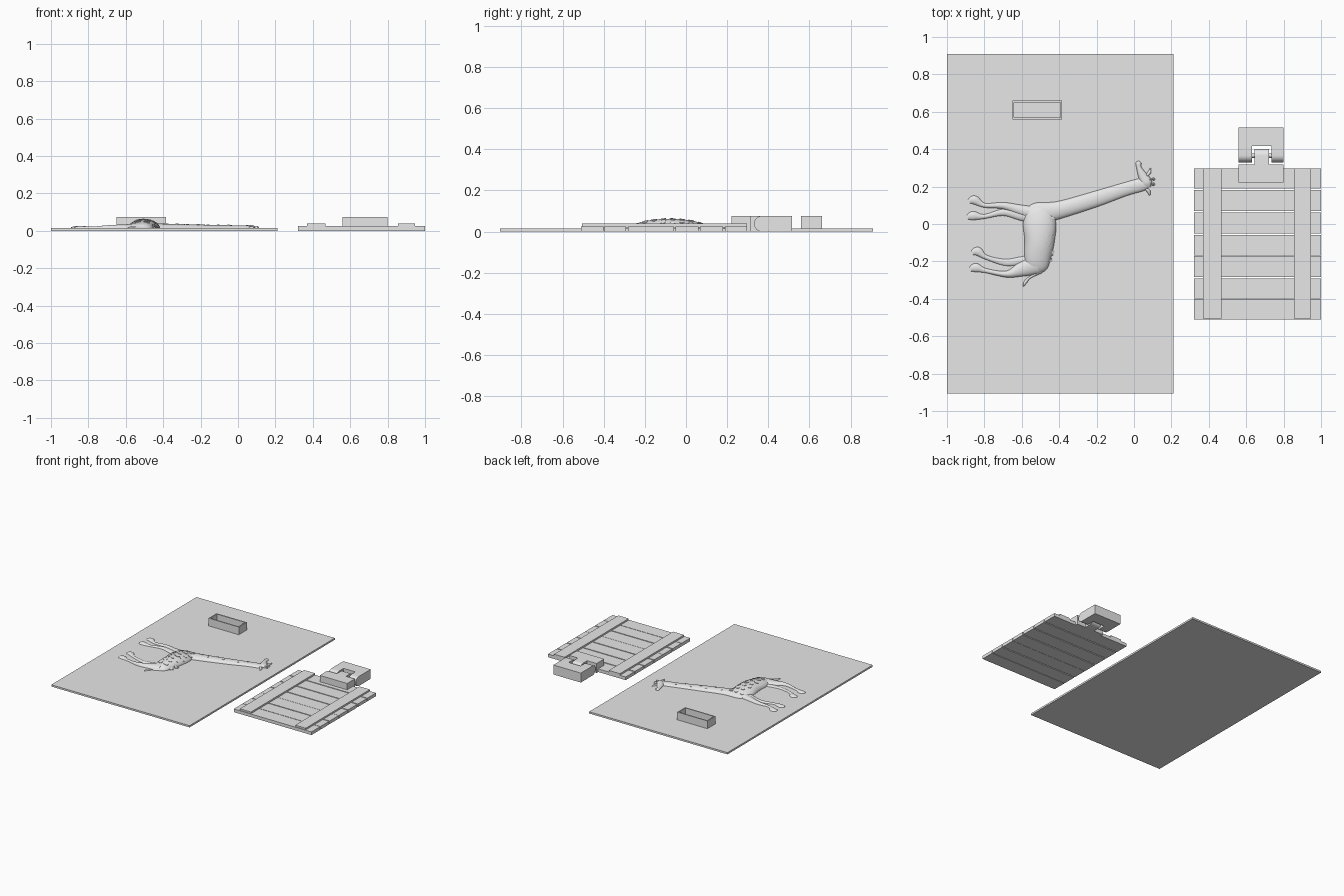
import bpy, bmesh, math, random
from mathutils import Vector
from mathutils.bvhtree import BVHTree

cube = bpy.data.objects.get("Cube")
if cube:
    bpy.data.objects.remove(cube, do_unlink=True)

# Single material
grey = bpy.data.materials.new("plain grey")
grey.use_nodes = True
tone = (0.8, 0.8, 0.8, 1)
grey.diffuse_color = tone
grey.node_tree.nodes["Principled BSDF"].inputs["Base Color"].default_value = tone

PLATE = 0.014   # top of the base plate
HINGE = 0.075   # height of the hinge and tray


def finish(name, bm, smooth=False):
    bmesh.ops.recalc_face_normals(bm, faces=bm.faces)
    mesh = bpy.data.meshes.new(name)
    bm.to_mesh(mesh)
    bm.free()
    mesh.materials.append(grey)
    obj = bpy.data.objects.new(name, mesh)
    bpy.context.collection.objects.link(obj)
    if smooth:
        bpy.ops.object.select_all(action='DESELECT')
        obj.select_set(True)
        bpy.context.view_layer.objects.active = obj
        bpy.ops.object.shade_smooth_by_angle(angle=math.radians(40))
    return obj


def box_mesh(x, y, z):
    bm = bmesh.new()
    bmesh.ops.create_cube(bm, size=1)
    for v in bm.verts:
        v.co = [lo + (hi - lo) * (c + 0.5) for c, (lo, hi) in zip(v.co, (x, y, z))]
    return bm


def box(name, x, y, z):
    return finish(name, box_mesh(x, y, z))


def rounded_block(name, x, y_round, y_flat):
    """Block whose end at y_round is a half circle, extruded along x."""
    r = HINGE / 2
    side = 1 if y_flat > y_round else -1
    outline = [(y_flat, HINGE)]
    for i in range(17):
        a = math.pi / 2 + math.pi * i / 16
        outline.append((y_round + side * r * (1 + math.cos(a)), r + r * math.sin(a)))
    outline.append((y_flat, 0))
    bm = bmesh.new()
    face = bm.faces.new([bm.verts.new((x[0], y, z)) for y, z in outline])
    ext = bmesh.ops.extrude_face_region(bm, geom=[face], use_keep_orig=True)
    verts = [g for g in ext["geom"] if isinstance(g, bmesh.types.BMVert)]
    bmesh.ops.translate(bm, vec=(x[1] - x[0], 0, 0), verts=verts)
    return finish(name, bm, True)


def spline(points, steps=6):
    """Catmull-Rom samples through the stations."""
    pts = [Vector(p) for p in points]
    pts = [pts[0]] + pts + [pts[-1]]
    out = []
    for a, b, c, d in zip(pts, pts[1:], pts[2:], pts[3:]):
        for k in range(steps):
            t = k / steps
            out.append(0.5 * (2 * b + (c - a) * t + (2 * a - 5 * b + 4 * c - d) * t * t
                              + (3 * b - a - 3 * c + d) * t ** 3))
    return out + [pts[-1]]


surfaces = []


def relief(name, stations, arc=14):
    """Half-round relief along stations of (x, y, half width, height)."""
    path = spline(stations)
    bm = bmesh.new()
    rings = []
    for i, p in enumerate(path):
        d = path[min(i + 1, len(path) - 1)] - path[max(i - 1, 0)]
        side = Vector((-d[1], d[0])).normalized()
        ring = []
        for k in range(arc + 1):
            a = math.pi * k / arc
            off = side * max(p[2], 0.001) * math.cos(a)
            z = PLATE - 0.002 + max(p[3], 0.001) * math.sin(a)
            ring.append(bm.verts.new((p[0] + off.x, p[1] + off.y, z)))
        rings.append(ring)
    for r, s in zip(rings, rings[1:]):
        for k in range(arc + 1):
            n = (k + 1) % (arc + 1)
            bm.faces.new((r[k], r[n], s[n], s[k]))
    bm.faces.new(rings[0])
    bm.faces.new(rings[-1])
    surfaces.append(BVHTree.FromBMesh(bm))
    return finish(name, bm, True)


# Base plate and open tray
box("base_plate", (-1, 0.21), (-0.905, 0.91), (0, PLATE))
tray = box_mesh((-0.65, -0.385), (0.56, 0.66), (PLATE - 0.002, HINGE))
tray.faces.ensure_lookup_table()
top = max(tray.faces, key=lambda f: f.calc_center_median().z)
bmesh.ops.inset_region(tray, faces=[top], thickness=0.013)
ext = bmesh.ops.extrude_face_region(tray, geom=[top])
bmesh.ops.delete(tray, geom=[top], context='FACES_ONLY')
floor = [g for g in ext["geom"] if isinstance(g, bmesh.types.BMVert)]
bmesh.ops.translate(tray, vec=(0, 0, PLATE + 0.001 - HINGE), verts=floor)
finish("tray", tray)

# Plank door with two battens
edges = [-0.51, -0.4, -0.287, -0.17, -0.055, 0.065, 0.185, 0.297]
gaps = [0, 0.002, 0.004, 0.001, 0.004, 0.004, 0.004, 0]
for i in range(7):
    box(f"plank_{i + 1}", (0.32, 1), (edges[i] + gaps[i], edges[i + 1] - gaps[i + 1]), (0, 0.025))
for name, x in (("batten_right", (0.37, 0.467)), ("batten_left", (0.855, 0.946))):
    box(name, x, (-0.505, 0.297), (0.02, 0.038))

# Hinge: fixed leaf with a knuckle, swinging leaf with two ears
box("hinge_fixed_leaf", (0.56, 0.80), (0.222, 0.317), (0, HINGE))
rounded_block("hinge_knuckle", (0.643, 0.723), 0.402, 0.31)
box("hinge_swing_leaf", (0.56, 0.80), (0.417, 0.515), (0, HINGE))
for name, x in (("hinge_ear_right", (0.56, 0.631)), ("hinge_ear_left", (0.735, 0.80))):
    rounded_block(name, x, 0.330, 0.417)
pin = bmesh.new()
bmesh.ops.create_cone(pin, cap_ends=True, segments=16, radius1=0.012, radius2=0.012, depth=0.16)
for v in pin.verts:
    v.co = (0.68 + v.co.z, 0.366 + v.co.x, HINGE / 2 + v.co.y)
finish("hinge_pin", pin, True)

# Animal relief: trunk and neck
relief("animal_trunk", [(-0.52, 0.10, 0.02, 0.012), (-0.515, 0.07, 0.07, 0.03),
                        (-0.505, 0.0, 0.088, 0.045), (-0.505, -0.09, 0.08, 0.05),
                        (-0.515, -0.17, 0.072, 0.043), (-0.52, -0.23, 0.058, 0.03),
                        (-0.525, -0.262, 0.02, 0.012)], 24)
relief("animal_neck", [(-0.58, 0.04, 0.03, 0.012), (-0.52, 0.055, 0.058, 0.026),
                       (-0.40, 0.075, 0.047, 0.026), (-0.20, 0.135, 0.042, 0.021),
                       (-0.05, 0.185, 0.036, 0.018), (0.05, 0.213, 0.034, 0.017),
                       (0.085, 0.225, 0.016, 0.01)], 20)

# Head, ears and horns
relief("animal_head", [(0.078, 0.195, 0.012, 0.01), (0.068, 0.22, 0.03, 0.02),
                       (0.045, 0.26, 0.024, 0.018), (0.027, 0.30, 0.014, 0.014),
                       (0.024, 0.325, 0.015, 0.013), (0.024, 0.336, 0.006, 0.006)])
for name, y, tip in (("horn_front", 0.235, 0.24), ("horn_back", 0.215, 0.212)):
    relief(name, [(0.07, y, 0.006, 0.015), (0.098, tip, 0.005, 0.014),
                  (0.105, tip, 0.009, 0.014), (0.112, tip, 0.003, 0.006)])
relief("ear_front", [(0.06, 0.25, 0.005, 0.012), (0.082, 0.275, 0.009, 0.012),
                     (0.088, 0.30, 0.002, 0.004)])
relief("ear_back", [(0.06, 0.19, 0.005, 0.012), (0.078, 0.175, 0.01, 0.012),
                    (0.084, 0.15, 0.002, 0.004)])


# Legs, each from hip to hoof
def leg(name, hip, knee, ankle, hoof, thick, height):
    relief(name, [(*hip, thick, height), ((hip[0] + knee[0]) / 2, (hip[1] + knee[1]) / 2,
                                          thick * 0.72, height * 0.7),
                  (*knee, 0.018, height * 0.6), (*ankle, 0.012, 0.01),
                  (*hoof, 0.024, 0.014), (hoof[0] - 0.03, hoof[1] - 0.008, 0.013, 0.008)])


leg("front_leg_near", (-0.53, 0.055), (-0.70, 0.098), (-0.80, 0.10), (-0.852, 0.128), 0.038, 0.026)
leg("front_leg_far", (-0.53, 0.03), (-0.70, 0.062), (-0.80, 0.04), (-0.86, 0.044), 0.034, 0.02)
leg("hind_leg_far", (-0.53, -0.19), (-0.69, -0.205), (-0.79, -0.178), (-0.835, -0.147), 0.03, 0.014)
leg("hind_leg_near", (-0.52, -0.215), (-0.68, -0.268), (-0.79, -0.25), (-0.845, -0.234), 0.055, 0.032)

# Tail
relief("animal_tail", [(-0.50, -0.255, 0.01, 0.012), (-0.555, -0.285, 0.006, 0.01),
                       (-0.58, -0.31, 0.009, 0.01), (-0.592, -0.335, 0.002, 0.004)])

# Raised coat patches draped over the trunk and neck
random.seed(4)
patches = bmesh.new()


def height(x, y):
    hits = [s.ray_cast(Vector((x, y, 1)), Vector((0, 0, -1)))[0] for s in surfaces[:2]]
    return max([h.z for h in hits if h] + [PLATE])


def patch(x, y, size):
    sides, rim, spin = 6, [], random.uniform(0, 1)
    for k in range(sides):
        a = spin + math.tau * k / sides
        r = size * random.uniform(0.75, 1.1)
        rim.append((x + r * math.cos(a), y + r * math.sin(a) * 0.85))
    low = [patches.verts.new((px, py, height(px, py) - 0.002)) for px, py in rim]
    high = [patches.verts.new((px, py, height(px, py) + 0.003)) for px, py in rim]
    peak = patches.verts.new((x, y, height(x, y) + 0.003))
    for k in range(sides):
        n = (k + 1) % sides
        patches.faces.new((low[k], low[n], high[n], high[k]))
        patches.faces.new((high[k], high[n], peak))
    patches.faces.new(low[::-1])


for row in range(7):
    for col in range(3):
        x = -0.535 + col * 0.042 + (row % 2) * 0.014
        patch(x + random.uniform(-0.005, 0.005), 0.07 - row * 0.045, 0.018)
for i in range(7):
    x = -0.38 + i * 0.055
    patch(x, 0.085 + (x + 0.38) * 0.3 + 0.014 * (-1) ** i, 0.009)
finish("coat_patches", patches)
